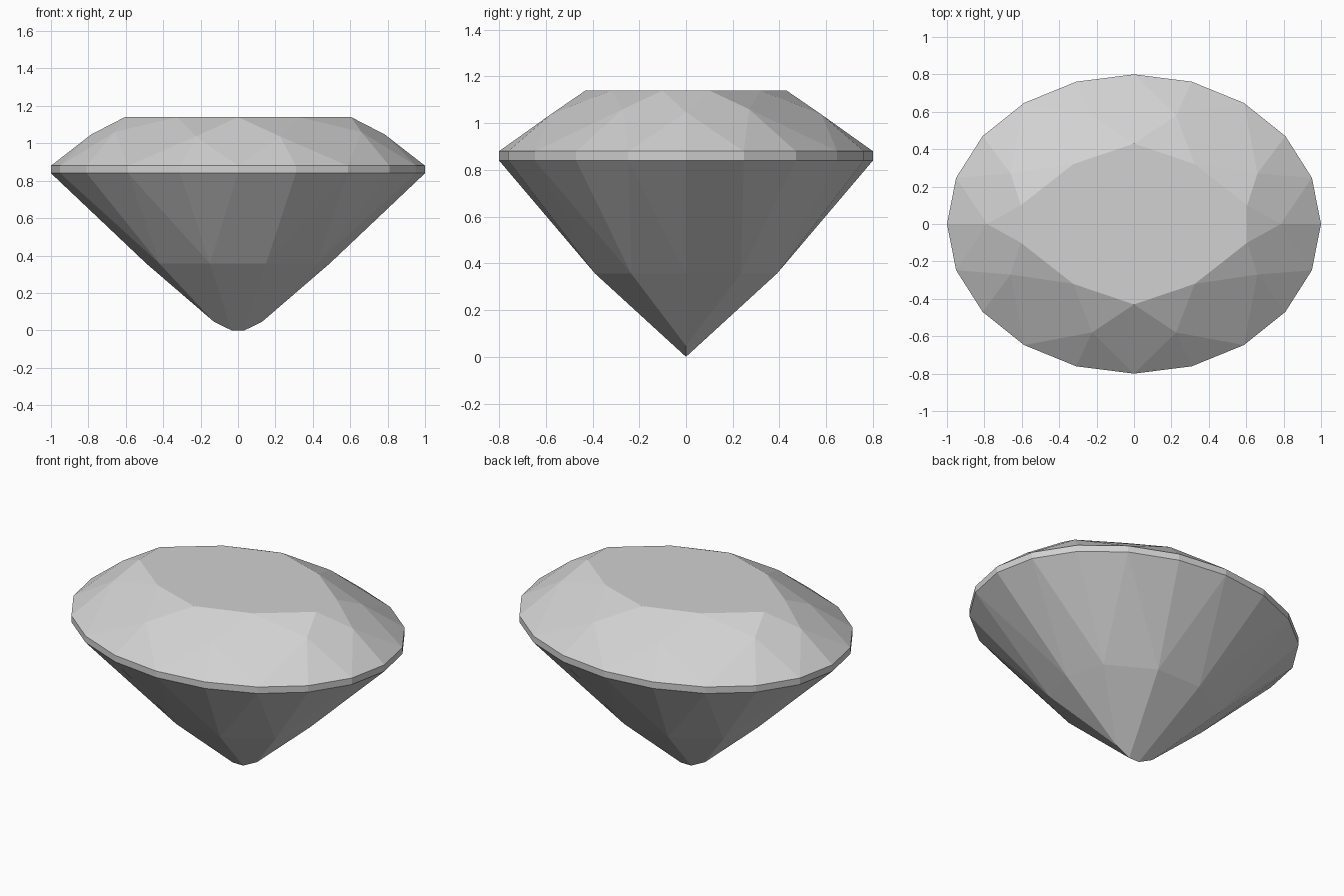
import bpy
import bmesh
from math import atan2, cos, sin, radians, tau

cube = bpy.data.objects.get("Cube")
if cube:
    bpy.data.objects.remove(cube, do_unlink=True)

gem = bpy.data.materials.new("pale_grey_gem")
gem.use_nodes = True
GREY = (0.64, 0.64, 0.64, 1.0)
gem.diffuse_color = GREY
gem.node_tree.nodes["Principled BSDF"].inputs["Base Color"].default_value = GREY


def mirrored_ring(quarter):
    """Mirror quarter-ring points in x and y, sorted counter-clockwise."""
    pts = {(x * sx + 0.0, y * sy + 0.0, z)
           for x, y, z in quarter for sx in (1, -1) for sy in (1, -1)}
    return sorted(pts, key=lambda p: atan2(p[1], p[0]) % tau)


def oval(z, count=20):
    step = 360 / count
    return [(cos(radians(i * step)), 0.8 * sin(radians(i * step)), z)
            for i in range(count)]


def build(name, faces):
    """Make a flat-shaded object from faces given as point lists."""
    bm = bmesh.new()
    for pts in faces:
        bm.faces.new([bm.verts.new(p) for p in pts])
    bmesh.ops.remove_doubles(bm, verts=bm.verts, dist=0.0005)
    bm.normal_update()
    mesh = bpy.data.meshes.new(name)
    bm.to_mesh(mesh)
    bm.free()
    mesh.materials.append(gem)
    obj = bpy.data.objects.new(name, mesh)
    bpy.context.collection.objects.link(obj)
    return obj


TOP, UPPER, LOWER, WAIST = 1.14, 0.88, 0.84, 0.357
rim_top, rim_low = oval(UPPER), oval(LOWER)
table = mirrored_ring([(0.605, 0.1, TOP), (0.325, 0.32, TOP), (0, 0.43, TOP)])
star = mirrored_ring([(0.785, 0, 1.047), (0.66, 0.27, 1.06), (0.225, 0.58, 1.037)])
waist = mirrored_ring([(0.49, 0, WAIST), (0.42, 0.235, WAIST), (0.15, 0.39, WAIST)])
N = len(table)

# Crown: table, star triangles, kites and the small facets above the girdle
crown = [table]
for i in range(N):
    j = (i + 1) % N
    left, tip, right = rim_top[2 * i], rim_top[2 * i + 1], rim_top[2 * j]
    crown += [
        [table[i - 1], star[i], table[i]],
        [star[i], tip, star[j], table[i]],
        [star[i], left, tip],
        [tip, right, star[j]],
    ]
build("crown", crown)

# Girdle: narrow upright band
build("girdle", [[rim_low[i - 1], rim_low[i], rim_top[i], rim_top[i - 1]]
                 for i in range(len(rim_low))])

# Pavilion: upper facets from the girdle to the waist
pavilion = []
for i in range(N):
    j = (i + 1) % N
    left, tip, right = rim_low[2 * i], rim_low[2 * i + 1], rim_low[2 * j]
    pavilion += [
        [left, waist[i], tip],
        [tip, waist[i], waist[j]],
        [tip, waist[j], right],
    ]

# Pavilion: lower facets running to a short keel
keel = {s: (0.035 * s, 0, 0) for s in (1, -1)}
shoulder = {s: (0.13 * s, 0, 0.047) for s in (1, -1)}
for sy in (1, -1):
    pick = [waist[(sy * k) % N] for k in range(6)]
    lower = [
        [pick[0], shoulder[1], pick[1]],
        [pick[1], shoulder[1], keel[1], pick[2]],
        [pick[2], keel[1], keel[-1], pick[3]],
        [pick[3], keel[-1], shoulder[-1], pick[4]],
        [pick[4], shoulder[-1], pick[5]],
    ]
    pavilion += lower if sy > 0 else [f[::-1] for f in lower]
build("pavilion", pavilion)
